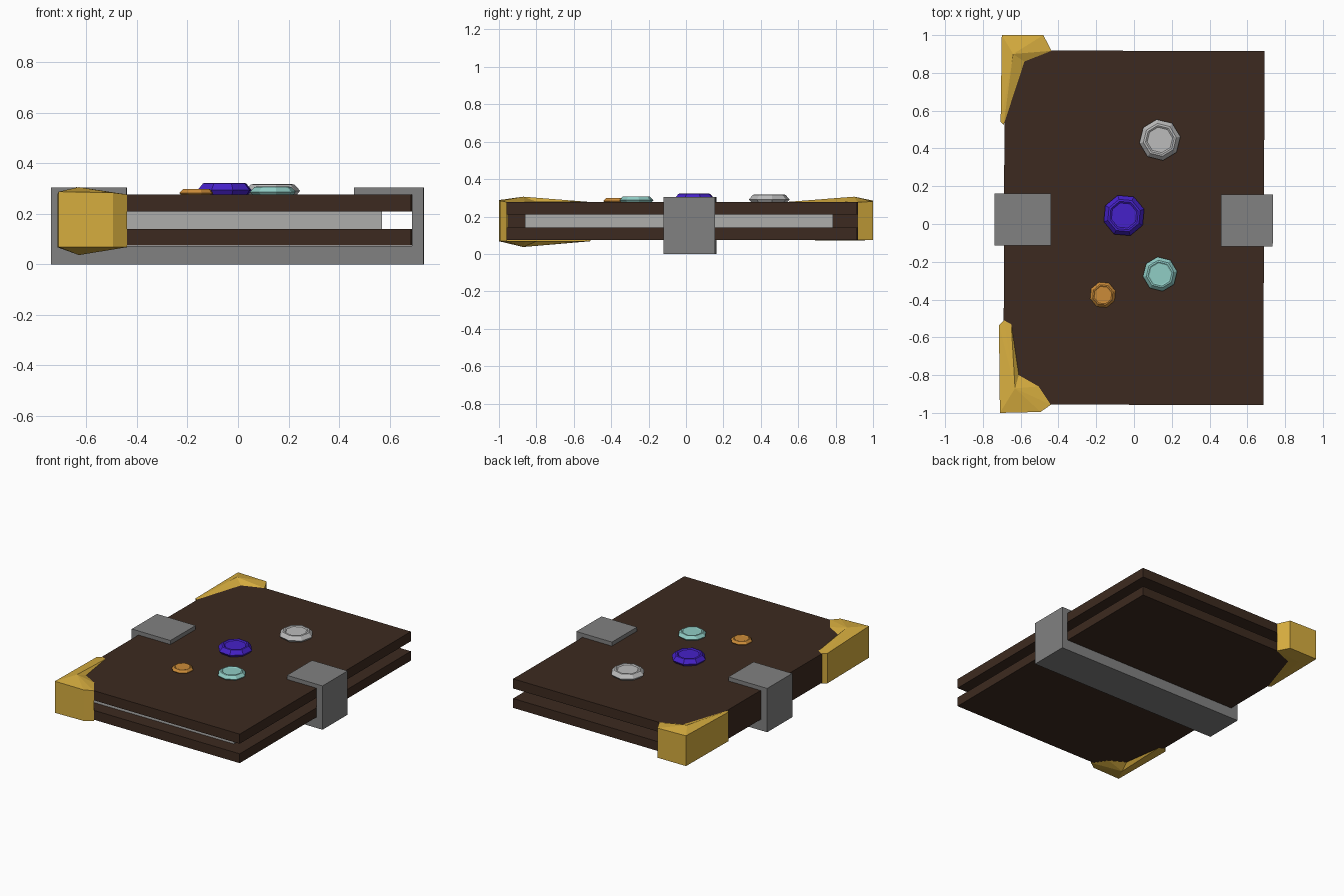
import bpy, bmesh, math
from mathutils import Matrix, Vector

if "Cube" in bpy.data.objects:
    bpy.data.objects.remove(bpy.data.objects["Cube"])


def material(name, rgb):
    m = bpy.data.materials.new(name)
    m.diffuse_color = (*rgb, 1)
    m.use_nodes = True
    m.node_tree.nodes["Principled BSDF"].inputs["Base Color"].default_value = m.diffuse_color
    return m


BROWN = material("brown", (0.046, 0.023, 0.014))
GREY = material("grey", (0.22, 0.22, 0.22))
PAPER = material("paper", (0.42, 0.42, 0.41))
GOLD = material("gold", (0.68, 0.42, 0.05))


def finish(name, bm, mat, recalc=True):
    if recalc:
        bmesh.ops.recalc_face_normals(bm, faces=bm.faces)
    me = bpy.data.meshes.new(name)
    bm.to_mesh(me)
    bm.free()
    me.materials.append(mat)
    ob = bpy.data.objects.new(name, me)
    bpy.context.collection.objects.link(ob)
    return ob


def extrude_profile(name, pts, y0, y1, mat, turn=0):
    """Extrude an x-z outline along y, with a slight turn about z."""
    bm = bmesh.new()
    face = bm.faces.new([bm.verts.new((x, y0, z)) for x, z in pts])
    new = bmesh.ops.extrude_face_region(bm, geom=[face])["geom"]
    bmesh.ops.translate(bm, vec=(0, y1 - y0, 0),
                        verts=[v for v in new if isinstance(v, bmesh.types.BMVert)])
    bmesh.ops.rotate(bm, cent=(0, 0, 0), verts=bm.verts,
                     matrix=Matrix.Rotation(math.radians(turn), 3, 'Z'))
    return finish(name, bm, mat)


# Cover boards joined by the spine
extrude_profile("cover", [(-0.688, 0.075), (0.688, 0.075), (0.688, 0.14), (-0.63, 0.14),
                          (-0.63, 0.21), (0.688, 0.21), (0.688, 0.277), (-0.688, 0.277)],
                -0.957, 0.917, BROWN, -0.2)

# Page block
extrude_profile("pages", [(-0.64, 0.139), (0.57, 0.139), (0.57, 0.211), (-0.64, 0.211)],
                -0.86, 0.785, PAPER)

# Strap that wraps under the book and hooks over both edges
extrude_profile("strap", [(-0.739, 0), (0.735, 0), (0.735, 0.305), (0.46, 0.305),
                          (0.46, 0.277), (0.69, 0.277), (0.69, 0.073), (-0.69, 0.073),
                          (-0.69, 0.277), (-0.44, 0.277), (-0.44, 0.305), (-0.739, 0.305)],
                -0.116, 0.159, GREY, -0.25)


def corner(name, outer, inner, apex, z_low, z_tip):
    """Metal cap: outer wall plus faceted plates above and below."""
    bm = bmesh.new()
    outline = outer + inner
    rings = []
    for tip, sign in ((apex[2], 1), (z_tip, -1)):
        ring = [bm.verts.new((x, y, z if sign > 0 else z_low)) for x, y, z in outline]
        peak = bm.verts.new((apex[0], apex[1], tip))
        for a, b in zip(ring, ring[1:] + ring[:1]):
            f = bm.faces.new((a, b, peak))
            f.normal_update()
            if f.normal.z * sign < 0:
                f.normal_flip()
        rings.append(ring)
    hi, lo = rings
    centre = Vector((apex[0], apex[1], 0.17))
    for i in range(len(outer) - 1):
        f = bm.faces.new((hi[i], lo[i], lo[i + 1], hi[i + 1]))
        f.normal_update()
        if f.normal.dot(f.calc_center_median() - centre) < 0:
            f.normal_flip()
    return finish(name, bm, GOLD, recalc=False)


corner("front_corner",
       [(-0.44, -0.957, 0.277), (-0.495, -0.995, 0.284), (-0.71, -1.0, 0.288),
        (-0.715, -0.535, 0.277), (-0.688, -0.51, 0.277)],
       [(-0.65, -0.53, 0.279), (-0.61, -0.80, 0.279), (-0.505, -0.86, 0.279)],
       (-0.63, -0.87, 0.306), 0.068, 0.037)
corner("back_corner",
       [(-0.437, 0.917, 0.277), (-0.48, 1.0, 0.28), (-0.70, 1.0, 0.285),
        (-0.706, 0.54, 0.277), (-0.69, 0.525, 0.277)],
       [(-0.58, 0.86, 0.279)],
       (-0.64, 0.90, 0.306), 0.074, 0.072)


def gem(name, x, y, r, top, rgb, spin):
    """Faceted stone with a bevelled girdle and a sunken top."""
    n, base = 8, 0.27
    bm = bmesh.new()
    rings = []
    for k, h in ((0.84, 0), (1, 0.45), (0.8, 0.96), (0.7, 1), (0.62, 0.88)):
        rings.append([bm.verts.new((x + k * r * math.cos(a), y + k * r * math.sin(a),
                                    base + h * (top - base)))
                      for a in (spin + i * math.tau / n for i in range(n))])
    for lo, hi in zip(rings, rings[1:]):
        for i in range(n):
            j = (i + 1) % n
            bm.faces.new((lo[i], lo[j], hi[j], hi[i]))
    bm.faces.new(rings[-1])
    bm.faces.new(rings[0][::-1])
    return finish(name, bm, material(name + "_colour", rgb))


# Gems set on the front cover
gem("purple_gem", -0.053, 0.045, 0.112, 0.323, (0.06, 0.015, 0.58), 0.3)
gem("white_gem", 0.137, 0.445, 0.11, 0.318, (0.5, 0.5, 0.5), 0.15)
gem("teal_gem", 0.138, -0.265, 0.092, 0.308, (0.28, 0.61, 0.56), 0.15)
gem("orange_gem", -0.165, -0.375, 0.07, 0.299, (0.6, 0.26, 0.04), 0.3)
